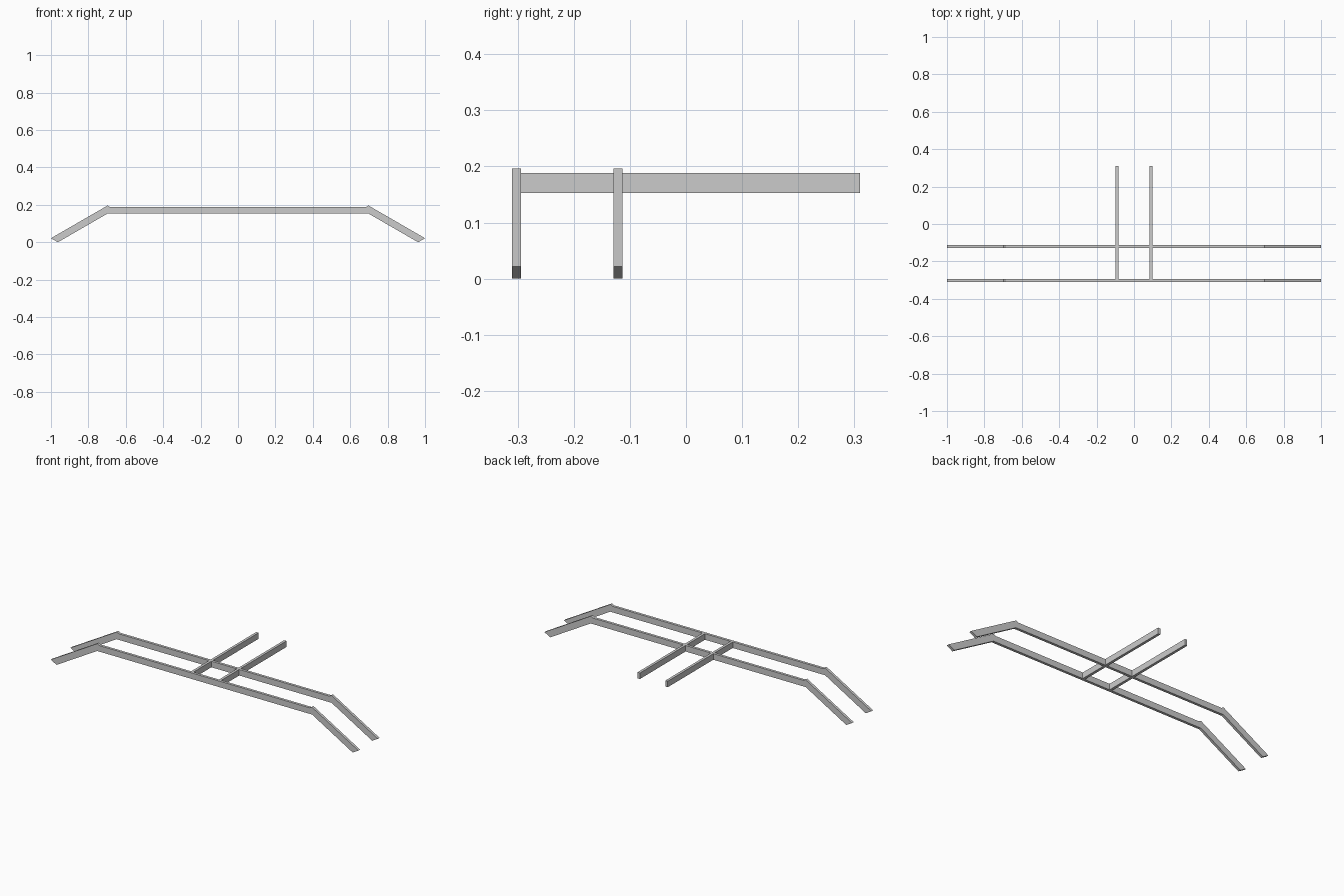
import bpy
import math

if "Cube" in bpy.data.objects:
    bpy.data.objects.remove(bpy.data.objects["Cube"])

T = 0.0155           # bar thickness
ZB, ZT = 0.1525, 0.188


def prism(name, profile, y0, y1):
    """Extrude an x-z outline between two y positions."""
    n = len(profile)
    verts = [(x, y0, z) for x, z in profile] + [(x, y1, z) for x, z in profile]
    faces = [tuple(range(n)), tuple(reversed(range(n, 2 * n)))]
    faces += [((i + 1) % n, i, i + n, (i + 1) % n + n) for i in range(n)]
    me = bpy.data.meshes.new(name)
    me.from_pydata(verts, [], faces)
    ob = bpy.data.objects.new(name, me)
    bpy.context.collection.objects.link(ob)
    return ob


def rect(x0, x1):
    return [(x0, ZB), (x1, ZB), (x1, ZT), (x0, ZT)]


# sloped leg outline: 30 degree bar with ends cut at the opposite slope
rise = 0.1745
run = rise / math.tan(math.radians(30))
leg = [(1.0, 0.0215), (1.0 - run, 0.0215 + rise),
       (0.963 - run, rise), (0.963, 0.0)]
leg_left = [(-x, z) for x, z in reversed(leg)]

# two long rails, each with a sloped leg at both ends
for row, y in (("front", -0.31), ("rear", -0.129)):
    prism(row + "_rail", rect(-0.697, 0.697), y, y + T)
    prism(row + "_leg_right", list(reversed(leg)), y, y + T)
    prism(row + "_leg_left", list(reversed(leg_left)), y, y + T)

# two cross bars running back from the front rail
for side, x in (("left", -0.0905), ("right", 0.0905)):
    prism("cross_bar_" + side, rect(x - T / 2, x + T / 2), -0.297, 0.31)

# make all normals face outwards
import bmesh
for ob in bpy.context.collection.objects:
    bm = bmesh.new()
    bm.from_mesh(ob.data)
    bmesh.ops.recalc_face_normals(bm, faces=bm.faces)
    bm.to_mesh(ob.data)
    bm.free()
